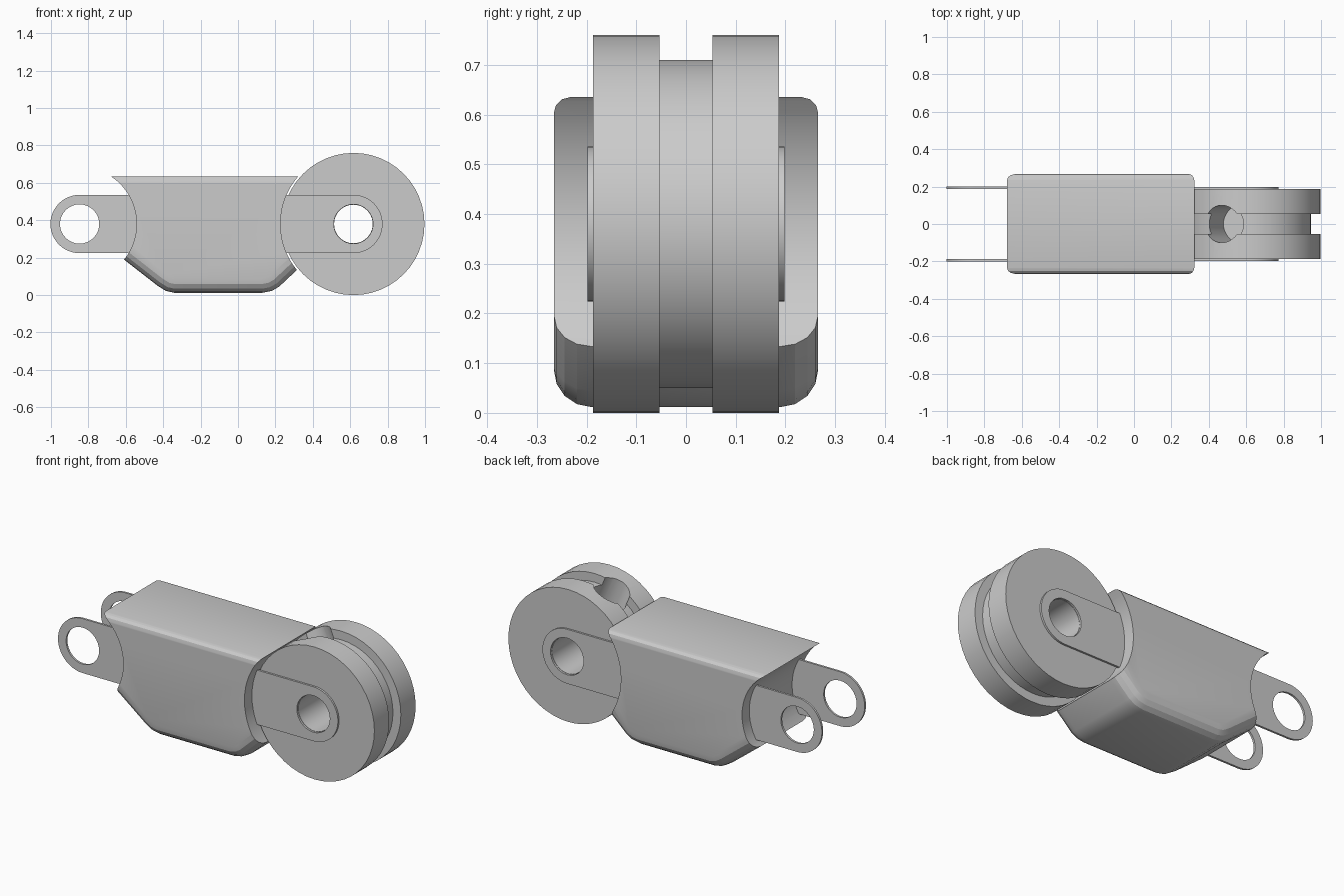
import bpy, bmesh, math
from mathutils import Vector

if "Cube" in bpy.data.objects:
    bpy.data.objects.remove(bpy.data.objects["Cube"])

PIVOT_L = (-0.847, 0.38)
PIVOT_R = (0.617, 0.38)


def new_object(name, bm):
    bmesh.ops.recalc_face_normals(bm, faces=bm.faces[:])
    me = bpy.data.meshes.new(name)
    bm.to_mesh(me)
    bm.free()
    ob = bpy.data.objects.new(name, me)
    bpy.context.collection.objects.link(ob)
    return ob


def smooth(ob, angle=20):
    bpy.ops.object.select_all(action='DESELECT')
    ob.select_set(True)
    bpy.context.view_layer.objects.active = ob
    bpy.ops.object.shade_smooth_by_angle(angle=math.radians(angle))


def cylinder(name, centre, radius, depth, direction, sides=48):
    bpy.ops.mesh.primitive_cylinder_add(vertices=sides, radius=radius, depth=depth, location=centre)
    ob = bpy.context.object
    ob.name = name
    ob.rotation_euler = Vector(direction).to_track_quat('Z', 'Y').to_euler()
    ob.hide_render = True
    return ob


def cut(ob, cutter):
    mod = ob.modifiers.new("cut", 'BOOLEAN')
    mod.operation = 'DIFFERENCE'
    mod.solver = 'EXACT'
    mod.object = cutter
    bpy.context.view_layer.objects.active = ob
    bpy.ops.object.modifier_apply(modifier=mod.name)
    bpy.data.objects.remove(cutter)


# Arm body: extruded side profile with rounded long edges
profile = [(-0.69, 0.635), (-0.72, 0.276), (-0.43, 0.05), (-0.385, 0.022), (-0.34, 0.012),
           (0.13, 0.012), (0.18, 0.022), (0.22, 0.045), (0.38, 0.195), (0.38, 0.635)]
bm = bmesh.new()
front = [bm.verts.new((x, -0.266, z)) for x, z in profile]
back = [bm.verts.new((x, 0.266, z)) for x, z in profile]
bm.faces.new(front)
bm.faces.new(back[::-1])
n = len(profile)
for i in range(n):
    j = (i + 1) % n
    bm.faces.new((front[i], back[i], back[j], front[j]))


def side_edges(test):
    return [e for e in bm.edges
            if abs(e.verts[0].co.y - e.verts[1].co.y) < 1e-4
            and abs(e.verts[0].co.y) > 0.26 and test(e)]


bmesh.ops.bevel(bm, geom=side_edges(lambda e: all(v.co.z > 0.63 for v in e.verts)),
                offset=0.032, segments=3, profile=0.5, affect='EDGES')
bmesh.ops.bevel(bm, geom=side_edges(lambda e: all(v.co.z < 0.28 for v in e.verts)),
                offset=0.075, segments=4, profile=0.5, affect='EDGES')
body = new_object("arm_body", bm)

# Concave ends of the body
cut(body, cylinder("end_cutter", (PIVOT_L[0], 0, PIVOT_L[1]), 0.305, 1, (0, 1, 0), 64))
cut(body, cylinder("end_cutter", (PIVOT_R[0], 0, PIVOT_R[1]), 0.39, 1, (0, 1, 0), 64))
smooth(body)

# Grooved wheel with a centre bore, turned around the y axis
section = [(-0.187, 0.103), (-0.187, 0.38), (-0.053, 0.38), (-0.053, 0.33),
           (0.053, 0.33), (0.053, 0.38), (0.187, 0.38), (0.187, 0.103)]
sides = 48
bm = bmesh.new()
rings = []
for k in range(sides):
    a = 2 * math.pi * k / sides
    rings.append([bm.verts.new((PIVOT_R[0] + r * math.cos(a), y, PIVOT_R[1] + r * math.sin(a)))
                  for y, r in section])
for k in range(sides):
    p, q = rings[k], rings[(k + 1) % sides]
    for i in range(len(section)):
        j = (i + 1) % len(section)
        bm.faces.new((p[i], p[j], q[j], q[i]))
wheel = new_object("joint_wheel", bm)

# Radial hole drilled into the wheel
d = Vector((-0.39, 0, 0.92)).normalized()
hub = Vector((PIVOT_R[0], 0, PIVOT_R[1]))
cut(wheel, cylinder("radial_cutter", hub + d * 0.35, 0.1, 0.46, d, 32))
smooth(wheel)


# Flat ears: a rounded strip with a pivot hole
def ear(name, pivot, x_end, y, radius=0.156, hole=0.105, half=0.006):
    px, pz = pivot
    sign = -1 if x_end > px else 1
    outer = [(x_end, pz - radius)]
    for k in range(25):
        a = -math.pi / 2 + math.pi * k / 24
        outer.append((px + sign * radius * math.cos(a), pz + radius * math.sin(a)))
    outer.append((x_end, pz + radius))
    inner = [(px + hole * math.cos(2 * math.pi * k / 32),
              pz + hole * math.sin(2 * math.pi * k / 32)) for k in range(32)]
    bm = bmesh.new()
    edges = []
    for loop in (outer, inner):
        vs = [bm.verts.new((u, y - half, w)) for u, w in loop]
        edges += [bm.edges.new((vs[i], vs[(i + 1) % len(vs)])) for i in range(len(vs))]
    bmesh.ops.triangle_fill(bm, edges=edges, use_beauty=True, use_dissolve=False)
    ext = bmesh.ops.extrude_face_region(bm, geom=bm.faces[:], use_keep_orig=True)
    moved = [g for g in ext['geom'] if isinstance(g, bmesh.types.BMVert)]
    bmesh.ops.translate(bm, vec=(0, 2 * half, 0), verts=moved)
    smooth(new_object(name, bm))


for side, s in (("front", -1), ("back", 1)):
    ear("link_ear_" + side, PIVOT_L, -0.5, s * 0.194)
    ear("wheel_ear_" + side, PIVOT_R, 0.18, s * 0.192)
